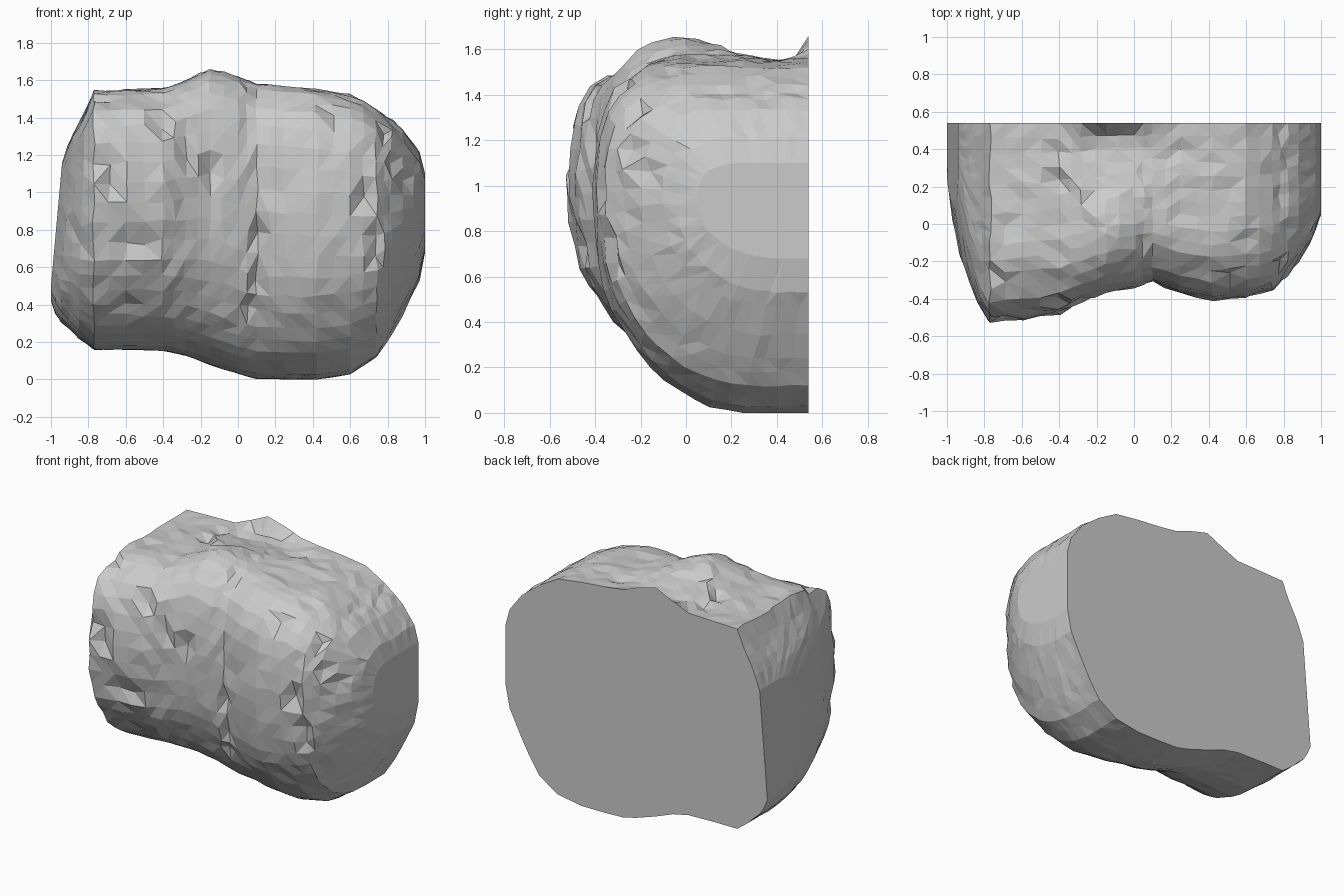
import bpy, bmesh, random
from mathutils import Vector

if "Cube" in bpy.data.objects:
    bpy.data.objects.remove(bpy.data.objects["Cube"])

random.seed(7)
BACK = 0.54

# Stations along x: x, bottom z, top z, front y
stations = [
    (-1.0, .42, 1.16, .12), (-.975, .36, 1.25, -.06), (-.945, .31, 1.31, -.2),
    (-.90, .27, 1.37, -.32), (-.85, .22, 1.43, -.43), (-.77, .16, 1.54, -.53),
    (-.6, .16, 1.545, -.51), (-.4, .155, 1.55, -.48), (-.28, .13, 1.60, -.42),
    (-.15, .08, 1.66, -.37), (0, .03, 1.62, -.34), (.1, .005, 1.58, -.31),
    (.25, 0, 1.56, -.37), (.42, 0, 1.545, -.41), (.6, .03, 1.52, -.39),
    (.74, .12, 1.44, -.36), (.82, .24, 1.38, -.28), (.88, .35, 1.33, -.20),
    (.94, .47, 1.25, -.10), (.97, .53, 1.21, -.04), (1.0, .68, 1.10, .05)]

# Cross-section from the back bottom, round the front, to the back top
section = [
    (0, 0), (.3, 0), (.47, .02), (.65, .08), (.78, .16), (.89, .27), (.94, .33),
    (.975, .45), (1, .6), (.995, .72), (.97, .83), (.92, .91), (.84, .95),
    (.74, .99), (.6, 1), (0, 1)]

# Highest z allowed at each y: gives the hollow in the top near the back
ceiling = [(-.6, 1.42), (-.45, 1.45), (-.3, 1.54), (-.15, 1.66), (0, 1.66),
           (.2, 1.58), (.4, 1.545), (.48, 1.56), (.54, 1.66)]


def interp(table, t):
    for a, b in zip(table, table[1:]):
        if t <= b[0]:
            f = (t - a[0]) / (b[0] - a[0])
            return [p + (q - p) * f for p, q in zip(a, b)]
    return list(table[-1])


def resample(points, count):
    dist = [0]
    for a, b in zip(points, points[1:]):
        dist.append(dist[-1] + (Vector(b) - Vector(a)).length)
    table = [(d, *p) for d, p in zip(dist, points)]
    return [interp(table, dist[-1] * i / (count - 1))[1:] for i in range(count)]


# Loft the sections, with a roughened surface
xs = sorted({s[0] for s in stations} |
            {-.69, -.5, -.34, -.21, -.08, .05, .17, .34, .51, .67, .78})
profile = resample(section, 35)
bm = bmesh.new()
rows = []
for i, x in enumerate(xs):
    _, zb, zt, yf = interp(stations, x)
    end_row = i in (0, len(xs) - 1)
    row = []
    for j, (u, v) in enumerate(profile):
        y = BACK + (yf - BACK) * u
        z = zb + (zt - zb) * v
        z = min(z, interp(ceiling, y)[1])
        # The left end leans inwards towards the top
        lean = .09 * max(0, z - .5) * min(1, max(0, (-.77 - x) / .2))
        p = Vector((x + lean, y, z))
        if not end_row and 0 < j < len(profile) - 1:
            rough = .009 if z > .3 else .004
            rx = rough if abs(x) < .85 else .003
            p += Vector((random.uniform(-rx, rx), random.uniform(-rough, rough),
                         random.uniform(-rough, rough)))
            # Scattered small chips
            if z > .3 and abs(x) < .93 and random.random() < .05:
                p.y += .04 * u
                p.z += random.uniform(-.03, .01)
        p.z = max(p.z, 0)
        row.append(bm.verts.new(p))
    rows.append(row)

for a, b in zip(rows, rows[1:]):
    for j in range(len(profile) - 1):
        bm.faces.new((a[j], b[j], b[j + 1], a[j + 1]))
bmesh.ops.triangulate(bm, faces=bm.faces[:])

# Flat ends and flat sliced back
bm.faces.new(rows[0])
bm.faces.new(rows[-1])
bm.faces.new([r[0] for r in rows] + [r[-1] for r in reversed(rows)])
bmesh.ops.recalc_face_normals(bm, faces=bm.faces[:])

mesh = bpy.data.meshes.new("boulder")
bm.to_mesh(mesh)
bm.free()
boulder = bpy.data.objects.new("boulder", mesh)
bpy.context.collection.objects.link(boulder)
